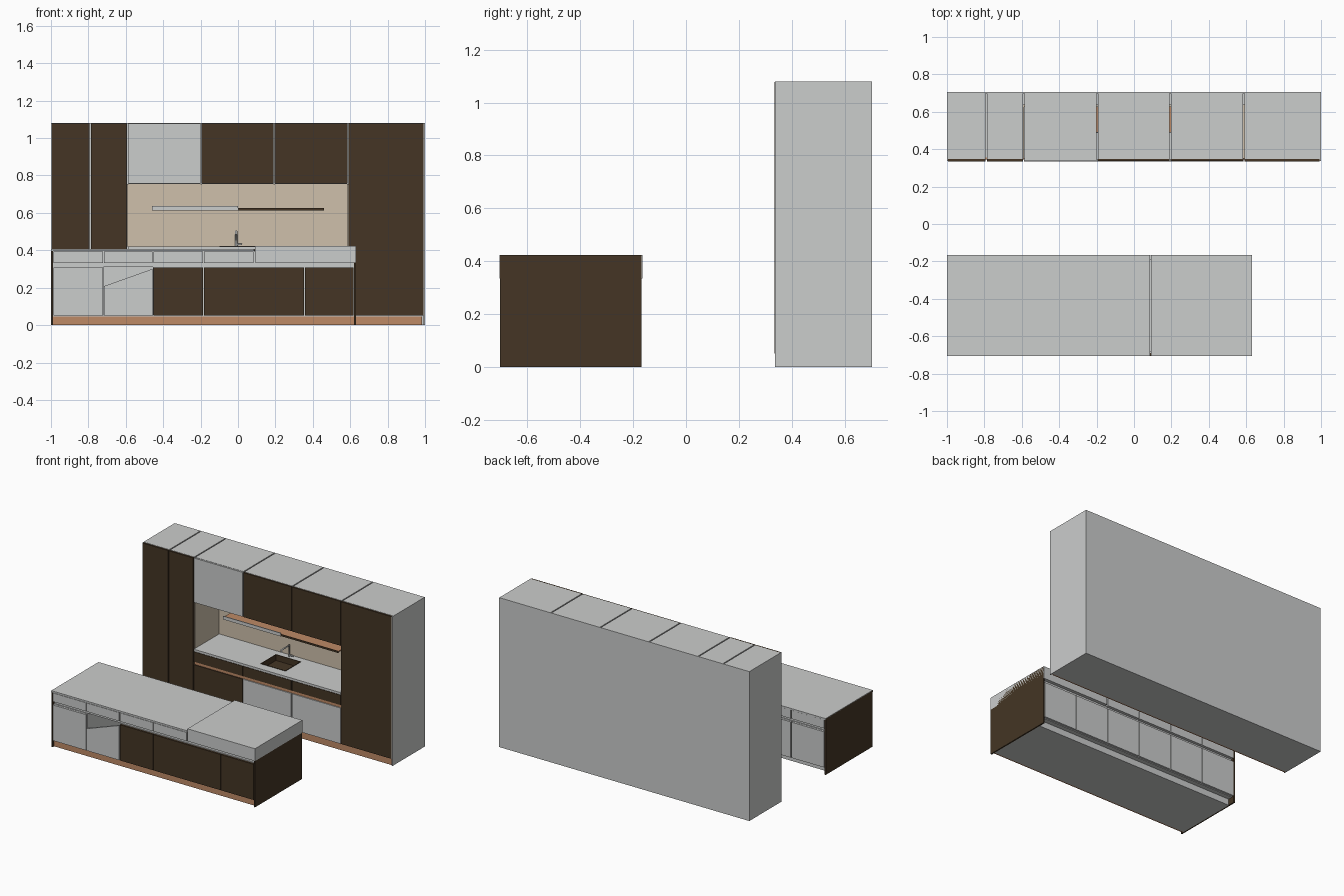
import bpy, bmesh, math
from mathutils import Vector

if "Cube" in bpy.data.objects:
    bpy.data.objects.remove(bpy.data.objects["Cube"])


def material(name, rgb):
    m = bpy.data.materials.new(name)
    m.diffuse_color = (*rgb, 1)
    m.use_nodes = True
    m.node_tree.nodes["Principled BSDF"].inputs["Base Color"].default_value = m.diffuse_color
    return m


GREY = material("light grey", (0.60, 0.61, 0.605))
BROWN = material("dark brown wood", (0.058, 0.036, 0.018))
COPPER = material("copper", (0.515, 0.254, 0.133))
BEIGE = material("beige panel", (0.62, 0.53, 0.41))


def finish(name, bm, mat):
    bmesh.ops.recalc_face_normals(bm, faces=bm.faces)
    me = bpy.data.meshes.new(name)
    bm.to_mesh(me)
    bm.free()
    me.materials.append(mat)
    ob = bpy.data.objects.new(name, me)
    bpy.context.collection.objects.link(ob)
    return ob


def boxes(name, mat, *spans):
    """One object from boxes given as (x0, x1, y0, y1, z0, z1)."""
    bm = bmesh.new()
    for x0, x1, y0, y1, z0, z1 in spans:
        vs = bmesh.ops.create_cube(bm, size=1)["verts"]
        bmesh.ops.scale(bm, verts=vs, vec=(x1 - x0, y1 - y0, z1 - z0))
        bmesh.ops.translate(bm, verts=vs, vec=((x0 + x1) / 2, (y0 + y1) / 2, (z0 + z1) / 2))
    return finish(name, bm, mat)


def fronts(name, y0, y1, z0, z1, panels, gap=0.003):
    """Row of door or drawer fronts: panels are (x0, x1, material)."""
    for i, (x0, x1, mat) in enumerate(panels):
        boxes(f"{name}_{i + 1}", mat, (x0 + gap, x1 - gap, y0, y1, z0, z1))


def tube(name, points, radius, mat):
    cu = bpy.data.curves.new(name, "CURVE")
    cu.dimensions = "3D"
    cu.bevel_depth = radius
    cu.bevel_resolution = 2
    cu.use_fill_caps = True
    sp = cu.splines.new("POLY")
    sp.points.add(len(points) - 1)
    for p, c in zip(sp.points, points):
        p.co = (*c, 1)
    cu.materials.append(mat)
    ob = bpy.data.objects.new(name, cu)
    bpy.context.collection.objects.link(ob)


# ---------- Wall run ----------
F, C, B = 0.335, 0.348, 0.705          # door front, carcass front, back
cols = [-1, -0.79, -0.59, -0.197, 0.193, 0.588, 1]
G = 0.004                              # half gap between carcasses

boxes("wall_back_panel", GREY, (-1, 1, 0.698, B, 0, 1.08))
boxes("wall_base", GREY, (-1, 1, 0.355, 0.698, 0, 0.045))
boxes("wall_plinth", COPPER, (-0.995, 0.985, 0.345, 0.355, 0, 0.045))

# tall cabinets
for i in (0, 1, 5):
    x0 = cols[i] + (0 if i == 0 else G)
    x1 = cols[i + 1] - (0 if i == 5 else G)
    boxes(f"tall_cabinet_{i}", GREY, (x0, x1, C, 0.698, 0.045, 1.08))
boxes("tall_end_panels", GREY, (-1.0, -0.995, F + 0.002, B, 0, 1.08), (0.993, 1.0, F + 0.002, B, 0, 1.08))
fronts("tall_door", F, C, 0.05, 1.078,
       [(-0.998, -0.79, BROWN), (-0.79, -0.59, BROWN), (0.588, 0.996, BROWN)])

# upper and base cabinets in the middle
for i in (2, 3, 4):
    x0, x1 = cols[i] + G, cols[i + 1] - G
    boxes(f"upper_cabinet_{i}", GREY, (x0, x1, C, 0.698, 0.755, 1.08))
    boxes(f"base_cabinet_{i}", GREY, (x0, x1, C + 0.006, 0.698, 0.045, 0.37))
mid = list(zip(cols[2:5], cols[3:6]))
fronts("upper_door", F + 0.003, C, 0.757, 1.078, [(*s, m) for s, m in zip(mid, (GREY, BROWN, BROWN))])
fronts("base_drawer", F, C + 0.006, 0.33, 0.402, [(*s, BROWN) for s in mid])
fronts("base_door", F, C + 0.006, 0.05, 0.308, [(*s, m) for s, m in zip(mid, (BROWN, GREY, GREY))])
boxes("base_handle_groove", COPPER, (-0.587, 0.585, 0.342, 0.352, 0.308, 0.328))

# niche lining and shelf
boxes("niche_backsplash", BEIGE, (-0.59, 0.588, 0.625, 0.64, 0.42, 0.755))
boxes("niche_sides", BEIGE, (-0.594, -0.588, 0.35, 0.64, 0.42, 0.755), (0.584, 0.592, 0.35, 0.64, 0.42, 0.755))
boxes("niche_shelf", COPPER, (-0.46, 0.46, 0.492, 0.625, 0.617, 0.627))
boxes("shelf_dark_edge", BROWN, (0, 0.46, 0.488, 0.492, 0.614, 0.627))
boxes("shelf_light_edge", GREY, (-0.46, 0, 0.486, 0.492, 0.612, 0.636))

# worktop around the sink opening, sink and tap
sx, sy0, sy1 = 0.10, 0.40, 0.575
boxes("worktop", GREY,
      (-0.588, -sx, F, 0.625, 0.404, 0.42), (sx, 0.584, F, 0.625, 0.404, 0.42),
      (-sx, sx, F, sy0, 0.404, 0.42), (-sx, sx, sy1, 0.625, 0.404, 0.42))
boxes("sink_basin", BROWN,
      (-sx, sx, sy0, sy1, 0.375, 0.38),
      (-sx, -sx + 0.004, sy0, sy1, 0.38, 0.423), (sx - 0.004, sx, sy0, sy1, 0.38, 0.423),
      (-sx, sx, sy0, sy0 + 0.004, 0.38, 0.423), (-sx, sx, sy1 - 0.004, sy1, 0.38, 0.423))
tube("tap_spout", [(-0.01, 0.60, 0.415), (-0.01, 0.60, 0.502), (-0.01, 0.51, 0.502), (-0.01, 0.51, 0.485)], 0.006, GREY)
tube("tap_lever", [(-0.01, 0.60, 0.432), (0.022, 0.60, 0.432)], 0.005, GREY)

# ---------- Island ----------
IF, IB = -0.705, -0.168                # front and back planes
L, R = -0.99, 0.62                     # inside the end panels
cf, cb = IF + 0.015, IB - 0.015        # carcass front and back

boxes("island_end_panels", BROWN, (-1, L, IF + 0.002, IB, 0, 0.404), (R, 0.63, IF, IB, 0, 0.423))
boxes("island_base", GREY, (L, R, cf + 0.015, IB - 0.05, 0, 0.045))
boxes("island_plinth", COPPER, (L, R, cf + 0.005, cf + 0.015, 0, 0.045))

# carcass, left open behind the partly cut door
a, b = -0.72, -0.455
boxes("island_carcass", GREY,
      (L, a, cf, cb, 0.045, 0.31), (b, R, cf, cb, 0.045, 0.31),
      (a, b, cf, cb, 0.045, 0.055), (a, b, cb - 0.01, cb, 0.055, 0.31))
boxes("island_rail", GREY, (L, R, cf + 0.006, cb - 0.006, 0.31, 0.395))
boxes("island_top_low", GREY, (-1, 0.085, IF, IB + 0.003, 0.396, 0.408))
boxes("island_top_raised", GREY, (0.09, 0.63, IF - 0.001, IB + 0.003, 0.334, 0.424))

drawers = [L, a, b, -0.185, 0.085]
fronts("island_drawer", IF, cf + 0.006, 0.332, 0.394, [(p, q, GREY) for p, q in zip(drawers, drawers[1:])])
fronts("island_door", IF, cf, 0.05, 0.308,
       [(L, a, GREY), (b, -0.185, BROWN), (-0.185, 0.355, BROWN), (0.355, R, BROWN)])

# door with a slanted upper edge
bm = bmesh.new()
outline = [(a + 0.003, 0.05), (b - 0.003, 0.05), (b - 0.003, 0.30), (a + 0.003, 0.208)]
face = bm.faces.new([bm.verts.new((x, IF, z)) for x, z in outline])
ext = bmesh.ops.extrude_face_region(bm, geom=[face])
bmesh.ops.translate(bm, vec=Vector((0, 0.015, 0)),
                    verts=[v for v in ext["geom"] if isinstance(v, bmesh.types.BMVert)])
finish("island_slanted_door", bm, GREY)

# rear fronts of the island
rear = [L + i * (R - L) / 6 for i in range(7)]
spans = [(p, q, GREY) for p, q in zip(rear, rear[1:])]
fronts("island_rear_door", cb, IB, 0.05, 0.308, spans)
fronts("island_rear_drawer", cb - 0.006, IB, 0.332, 0.394, [s for s in spans if s[1] < 0.09])
